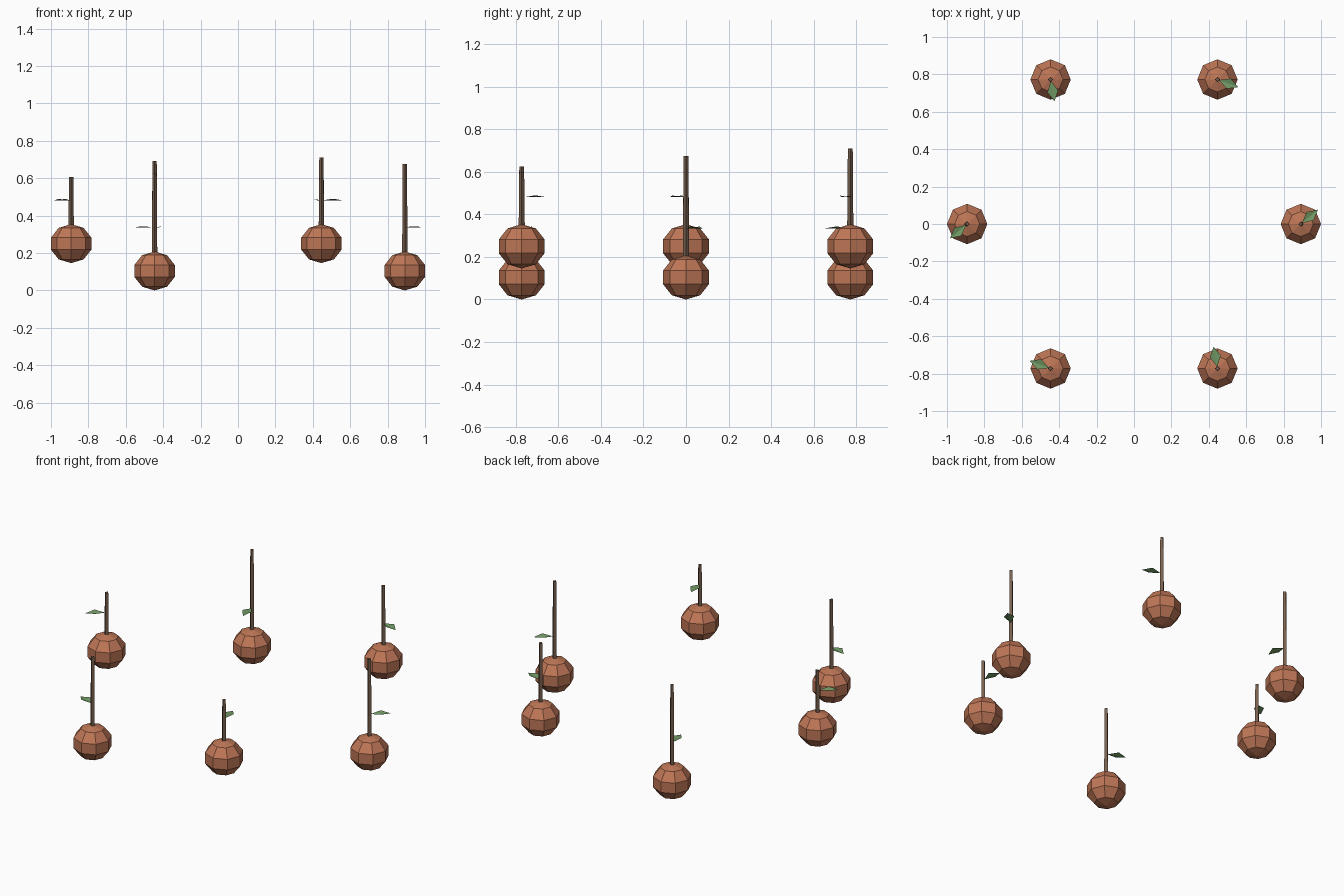
import bpy, bmesh
from math import sin, cos, pi, radians
from mathutils import Matrix, Vector

if "Cube" in bpy.data.objects:
    bpy.data.objects.remove(bpy.data.objects["Cube"])


def material(name, rgb):
    m = bpy.data.materials.new(name)
    lin = [((c / 255 + 0.055) / 1.055) ** 2.4 for c in rgb]
    m.diffuse_color = (*lin, 1)
    m.use_nodes = True
    m.node_tree.nodes["Principled BSDF"].inputs["Base Color"].default_value = m.diffuse_color
    return m


TERRACOTTA = material("terracotta", (190, 118, 86))
BARK = material("bark_brown", (120, 96, 78))
GREEN = material("leaf_green", (112, 152, 100))


def finish(bm, name, mat, loc):
    me = bpy.data.meshes.new(name)
    bm.to_mesh(me)
    bm.free()
    me.materials.append(mat)
    ob = bpy.data.objects.new(name, me)
    ob.location = loc
    bpy.context.collection.objects.link(ob)


def fruit(name, loc):
    # faceted ball: 8 segments, 5 bands, slightly squashed
    bm = bmesh.new()
    bmesh.ops.create_uvsphere(bm, u_segments=8, v_segments=5, radius=1)
    bmesh.ops.scale(bm, vec=(0.1135, 0.1135, 0.104), verts=bm.verts)
    finish(bm, name, TERRACOTTA, loc)


def stem(name, loc, bottom, top):
    # four-sided, slightly tapered rod
    bm = bmesh.new()
    move = Matrix.Translation((0, 0, (bottom + top) / 2))
    turn = Matrix.Identity(4)
    bmesh.ops.create_cone(bm, cap_ends=True, segments=4, radius1=0.0145,
                          radius2=0.0115, depth=top - bottom, matrix=move @ turn)
    # put the corners on the axes
    v = bm.verts[:][0].co
    if abs(abs(v.x) - abs(v.y)) < 1e-4:
        bmesh.ops.rotate(bm, cent=(0, 0, 0), matrix=Matrix.Rotation(pi / 4, 3, 'Z'), verts=bm.verts)
    finish(bm, name, BARK, loc)


def leaf(name, loc, heading):
    # diamond blade creased along its middle
    bm = bmesh.new()
    rot = Matrix.Rotation(heading, 3, 'Z')
    base, right, tip, left = [bm.verts.new(rot @ Vector(p)) for p in (
        (0.008, 0, 0.231), (0.065, -0.029, 0.239), (0.119, 0, 0.231), (0.065, 0.029, 0.239))]
    bm.faces.new((base, right, tip))
    bm.faces.new((base, tip, left))
    finish(bm, name, GREEN, loc)


# ring of six, alternating low and high, each with its own stem top height
tops = [0.675, 0.71, 0.692, 0.605, 0.625, 0.60]
for i, top in enumerate(tops):
    a = radians(60 * i)
    z = 0.25 if i % 2 else 0.104
    loc = (0.892 * cos(a), 0.892 * sin(a), z)
    fruit(f"fruit_{i + 1}", loc)
    stem(f"stem_{i + 1}", loc, 0.09, top - z)
    leaf(f"leaf_{i + 1}", loc, radians(40) - a)
